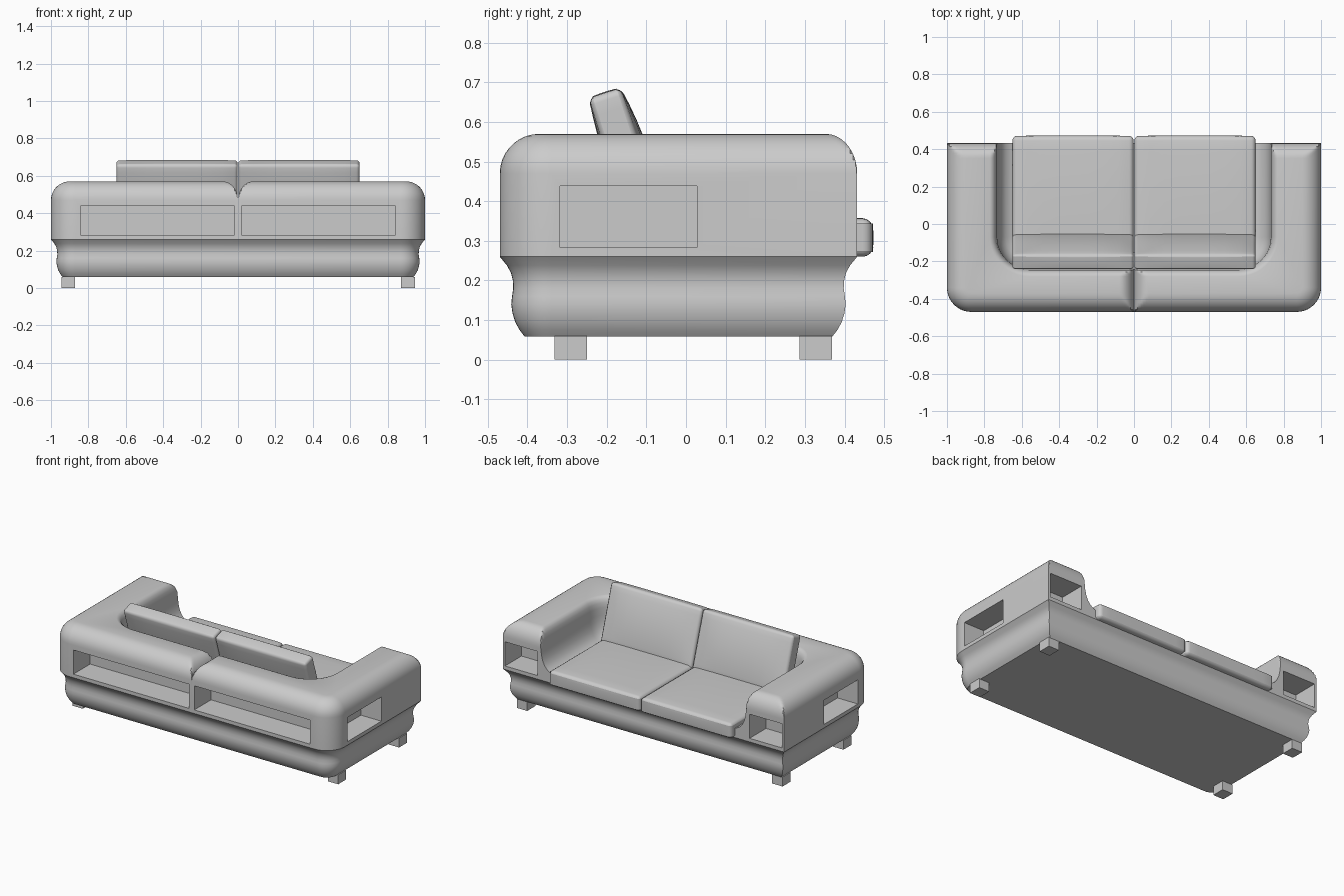
import bpy, bmesh, math
from mathutils import Matrix, Vector

if "Cube" in bpy.data.objects:
    bpy.data.objects.remove(bpy.data.objects["Cube"], do_unlink=True)

grey = bpy.data.materials.new("light grey fabric")
grey.use_nodes = True
COL = (0.6, 0.6, 0.6, 1)
grey.diffuse_color = COL
bsdf = grey.node_tree.nodes["Principled BSDF"]
bsdf.inputs["Base Color"].default_value = COL
bsdf.inputs["Roughness"].default_value = 0.6

FRONT, BACK, CORNER = 0.432, 0.47, 0.13
TOP, RIM, FLOOR = 0.57, 0.47, 0.26


def finish(bm, name, smooth=True):
    """Turn a bmesh into a named, coloured object."""
    bmesh.ops.recalc_face_normals(bm, faces=bm.faces[:])
    mesh = bpy.data.meshes.new(name)
    bm.to_mesh(mesh)
    bm.free()
    mesh.materials.append(grey)
    obj = bpy.data.objects.new(name, mesh)
    bpy.context.collection.objects.link(obj)
    if smooth:
        shade(obj)
    return obj


def shade(obj):
    bpy.ops.object.select_all(action='DESELECT')
    obj.select_set(True)
    bpy.context.view_layer.objects.active = obj
    bpy.ops.object.shade_smooth_by_angle(angle=math.radians(35))


def add_box(bm, lo, hi):
    lo, hi = Vector(lo), Vector(hi)
    m = Matrix.Translation((lo + hi) / 2) @ Matrix.Diagonal((hi - lo).to_4d())
    return bmesh.ops.create_cube(bm, size=1, matrix=m)["verts"]


def loft(bm, rings, closed_rings):
    """Skin a list of equal vertex rings and cap both ends."""
    vs = [[bm.verts.new(p) for p in r] for r in rings]
    n = len(vs[0])
    for a, b in zip(vs, vs[1:]):
        for i in range(n if closed_rings else n - 1):
            j = (i + 1) % n
            bm.faces.new((a[i], a[j], b[j], b[i]))
    bm.faces.new(vs[0])
    bm.faces.new(vs[-1])


# Upper body: one U-shaped sweep, rounded at the arm ends and centre seam
ARC = [math.radians(a) for a in range(0, 91, 10)]
outer = [(0, FLOOR)] + [(0.1 * (1 - math.cos(a)), RIM + 0.1 * math.sin(a)) for a in ARC]
inner = [(0.13, TOP), (0.118, 0.566), (0.106, 0.555), (0.097, 0.535), (0.092, 0.505),
         (0.09, 0.46), (0.086, 0.425), (0.078, 0.39), (0.064, 0.36), (0.045, 0.338),
         (0.022, 0.324), (0.001, 0.315), (0, FLOOR)]
ends = [(0.08 * (1 - math.cos(a)), RIM + 0.1 * math.sin(a)) for a in ARC]


def station(place):
    """One cross-section of the U on its right half."""
    kind, t, limit = place
    ring = []
    sections = [(1 - d, BACK - d, CORNER - d, z) for d, z in outer]
    sections += [(0.64 + e, 0.15 + e, 0.08 + e, z) for e, z in inner]
    for w, b, r, z in sections:
        if kind == "arm":
            x, y = w, t
        elif kind == "turn":
            x, y = w - r + r * math.cos(t), -b + r - r * math.sin(t)
        else:
            x, y = t, -b
        ring.append((x, y, min(z, limit)))
    return ring


places = [("arm", FRONT - s, h) for s, h in ends]
places += [("turn", math.radians(a), TOP) for a in range(0, 91, 9)]
places += [("back", s, h) for s, h in reversed(ends)]
half = [station(p) for p in places]
other = [[(-x, y, z) for x, y, z in r] for r in reversed(half[:-1])]
bm = bmesh.new()
loft(bm, half + other, True)
body = finish(bm, "sofa_body", False)

# Storage niches in the back, the sides and the arm ends
bm = bmesh.new()
Z0, Z1 = 0.283, 0.438
for s in (-1, 1):
    for (x0, x1), y0, y1 in (((0.018, 0.842), -0.6, -0.30),
                             ((0.855, 1.1), -0.318, 0.028),
                             ((0.755, 0.985), 0.265, 0.6)):
        xs = sorted((s * x0, s * x1))
        add_box(bm, (xs[0], y0, Z0), (xs[1], y1, Z1))
cutter = finish(bm, "niche_cutter", False)
cutter.hide_render = True
mod = body.modifiers.new("niches", 'BOOLEAN')
mod.operation, mod.solver, mod.object = 'DIFFERENCE', 'EXACT', cutter
bpy.ops.object.select_all(action='DESELECT')
body.select_set(True)
bpy.context.view_layer.objects.active = body
bpy.ops.object.modifier_apply(modifier=mod.name)
bpy.data.objects.remove(cutter, do_unlink=True)
shade(body)

# Base: waisted skirt, rounded at the back corners and square at the front
skirt = [(0.063, 0.058), (0.05, 0.075), (0.039, 0.095), (0.032, 0.118), (0.029, 0.14),
         (0.031, 0.16), (0.034, 0.18), (0.033, 0.2), (0.028, 0.22), (0.018, 0.238), (0, FLOOR)]
rings = []
for d, z in skirt:
    w, r = 1 - d, CORNER - d
    side = [(w, FRONT - d, z)]
    for a in range(0, 91, 9):
        t = math.radians(a)
        side.append((w - r + r * math.cos(t), -BACK + d + r - r * math.sin(t), z))
    rings.append(side + [(-x, y, h) for x, y, h in reversed(side)])
bm = bmesh.new()
loft(bm, rings, True)
finish(bm, "base_skirt")


def cushion(name, size, centre, lean, bulge, bevel):
    """Padded box; bulge holds the swelling along y- y+ z- z+."""
    bm = bmesh.new()
    bmesh.ops.create_cube(bm, size=2)
    bmesh.ops.subdivide_edges(bm, edges=bm.edges[:], cuts=7, use_grid_fill=True)
    for v in bm.verts:
        x, y, z = v.co
        fy = (1 - x ** 4) * (1 - z * z) * (bulge[1] if y > 0 else -bulge[0]) * abs(y)
        fz = (1 - x ** 4) * (1 - y * y) * (bulge[3] if z > 0 else -bulge[2]) * abs(z)
        v.co = (x * size[0] / 2, y * size[1] / 2 + fy, z * size[2] / 2 + fz)
    bm.normal_update()
    sharp = [e for e in bm.edges if e.calc_face_angle(0) > math.radians(50)]
    bmesh.ops.bevel(bm, geom=sharp, offset=bevel, segments=4, profile=0.5, affect='EDGES')
    bm.transform(Matrix.Translation(centre) @ Matrix.Rotation(math.radians(lean), 4, 'X'))
    finish(bm, name)


# Seat and back cushions, one pair per side
for s, side in ((1, "left"), (-1, "right")):
    cushion("seat_cushion_" + side, (0.648, 0.66, 0.096), (s * 0.326, 0.14, 0.308), 0,
            (0, 0.003, 0, 0.008), 0.024)
    cushion("back_cushion_" + side, (0.648, 0.085, 0.37), (s * 0.326, -0.148, 0.497), 18,
            (0.01, 0.018, 0, 0.003), 0.018)

# Feet
for sx, side in ((1, "left"), (-1, "right")):
    for y, end in ((-0.291, "back"), (0.328, "front")):
        bm = bmesh.new()
        add_box(bm, (sx * 0.908 - 0.037, y - 0.041, 0), (sx * 0.908 + 0.037, y + 0.041, 0.06))
        finish(bm, "foot_" + end + "_" + side, False)
